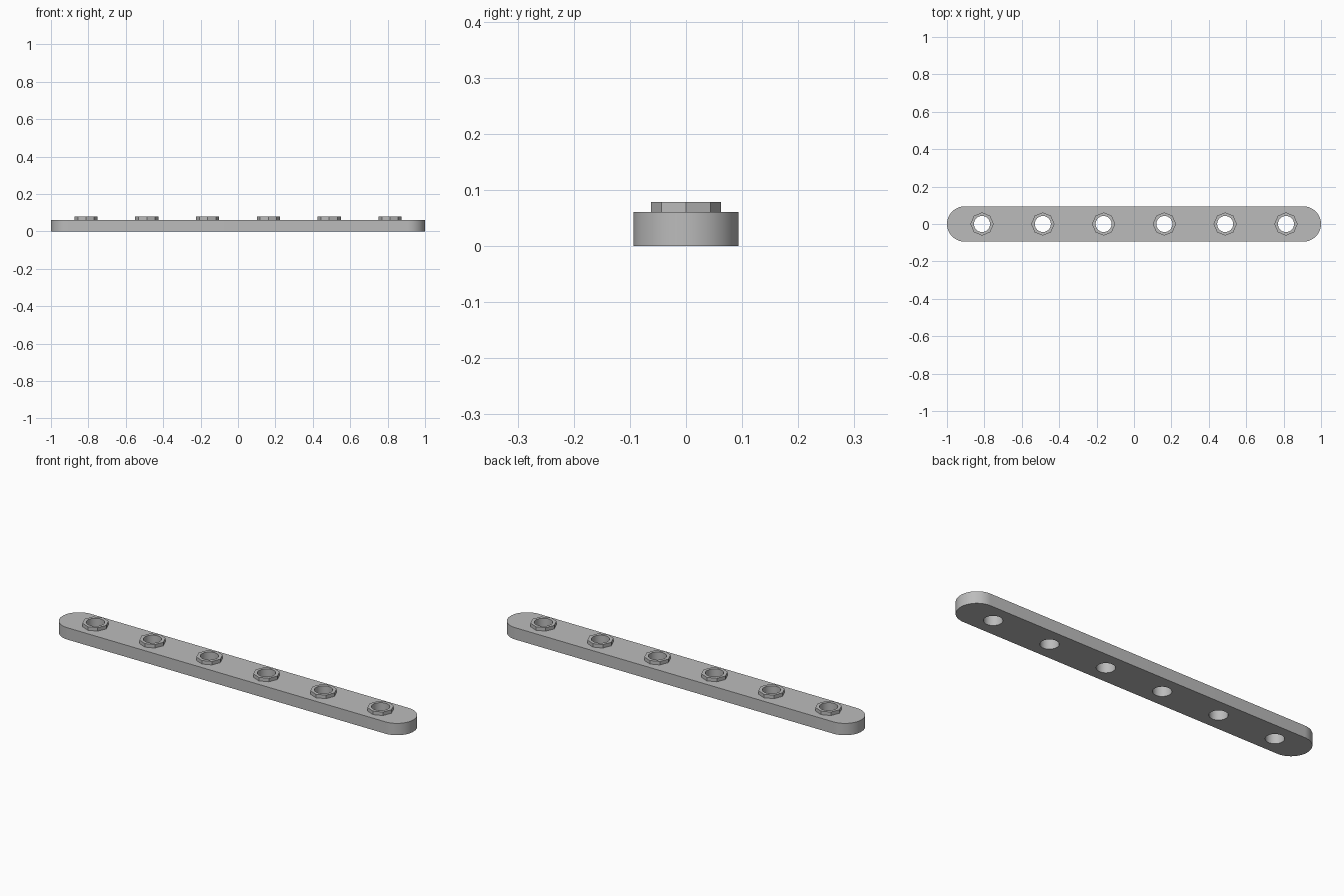
import bpy
import bmesh
from math import cos, sin, pi, radians

if "Cube" in bpy.data.objects:
    bpy.data.objects.remove(bpy.data.objects["Cube"], do_unlink=True)

HALF_LENGTH, HALF_WIDTH = 1.0, 0.094
PLATE_TOP, COLLAR_TOP = 0.061, 0.079
HOLE_RADIUS, COLLAR_RADIUS = 0.043, 0.062
HOLE_X = [(i - 2.5) * 0.325 for i in range(6)]

grey = bpy.data.materials.new("grey metal")
grey.use_nodes = True
colour = (0.5, 0.5, 0.5, 1)
grey.diffuse_color = colour
grey.node_tree.nodes["Principled BSDF"].inputs["Base Color"].default_value = colour


def arc(x, radius, start, sweep, steps):
    """Points on an arc centred on the bar's axis."""
    return [(x + radius * cos(start + sweep * i / steps),
             radius * sin(start + sweep * i / steps)) for i in range(steps)]


def circle(x, radius, sides):
    return arc(x, radius, 0, 2 * pi, sides)


def extruded(name, outlines, bottom, top):
    """Fill nested outlines, leaving holes, and extrude from bottom to top."""
    curve = bpy.data.curves.new(name, "CURVE")
    curve.dimensions = "2D"
    curve.fill_mode = "BOTH"
    curve.extrude = (top - bottom) / 2
    for points in outlines:
        spline = curve.splines.new("POLY")
        spline.points.add(len(points) - 1)
        for point, (x, y) in zip(spline.points, points):
            point.co = (x, y, 0, 1)
        spline.use_cyclic_u = True
    obj = bpy.data.objects.new(name, curve)
    obj.location.z = (bottom + top) / 2
    bpy.context.collection.objects.link(obj)
    bpy.ops.object.select_all(action="DESELECT")
    obj.select_set(True)
    bpy.context.view_layer.objects.active = obj
    bpy.ops.object.convert(target="MESH")
    obj = bpy.context.view_layer.objects.active
    mesh = obj.data
    bm = bmesh.new()
    bm.from_mesh(mesh)
    bmesh.ops.remove_doubles(bm, verts=bm.verts, dist=1e-5)
    bmesh.ops.recalc_face_normals(bm, faces=bm.faces)
    bm.to_mesh(mesh)
    bm.free()
    mesh.materials.clear()
    mesh.materials.append(grey)
    bpy.ops.object.shade_smooth_by_angle(angle=radians(30))
    return obj


# Round-ended bar with through holes
end = HALF_LENGTH - HALF_WIDTH
bar_outline = []
for side, start in ((1, -pi / 2), (-1, pi / 2)):
    bar_outline += arc(side * end, HALF_WIDTH, start, pi, 32)
    bar_outline.append((side * end, side * HALF_WIDTH))
extruded("bar", [bar_outline] + [circle(x, HOLE_RADIUS, 32) for x in HOLE_X],
         0, PLATE_TOP)

# Octagonal collar around each hole
for i, x in enumerate(HOLE_X):
    extruded(f"collar_{i + 1}",
             [circle(x, COLLAR_RADIUS, 8), circle(x, HOLE_RADIUS, 32)],
             PLATE_TOP, COLLAR_TOP)
